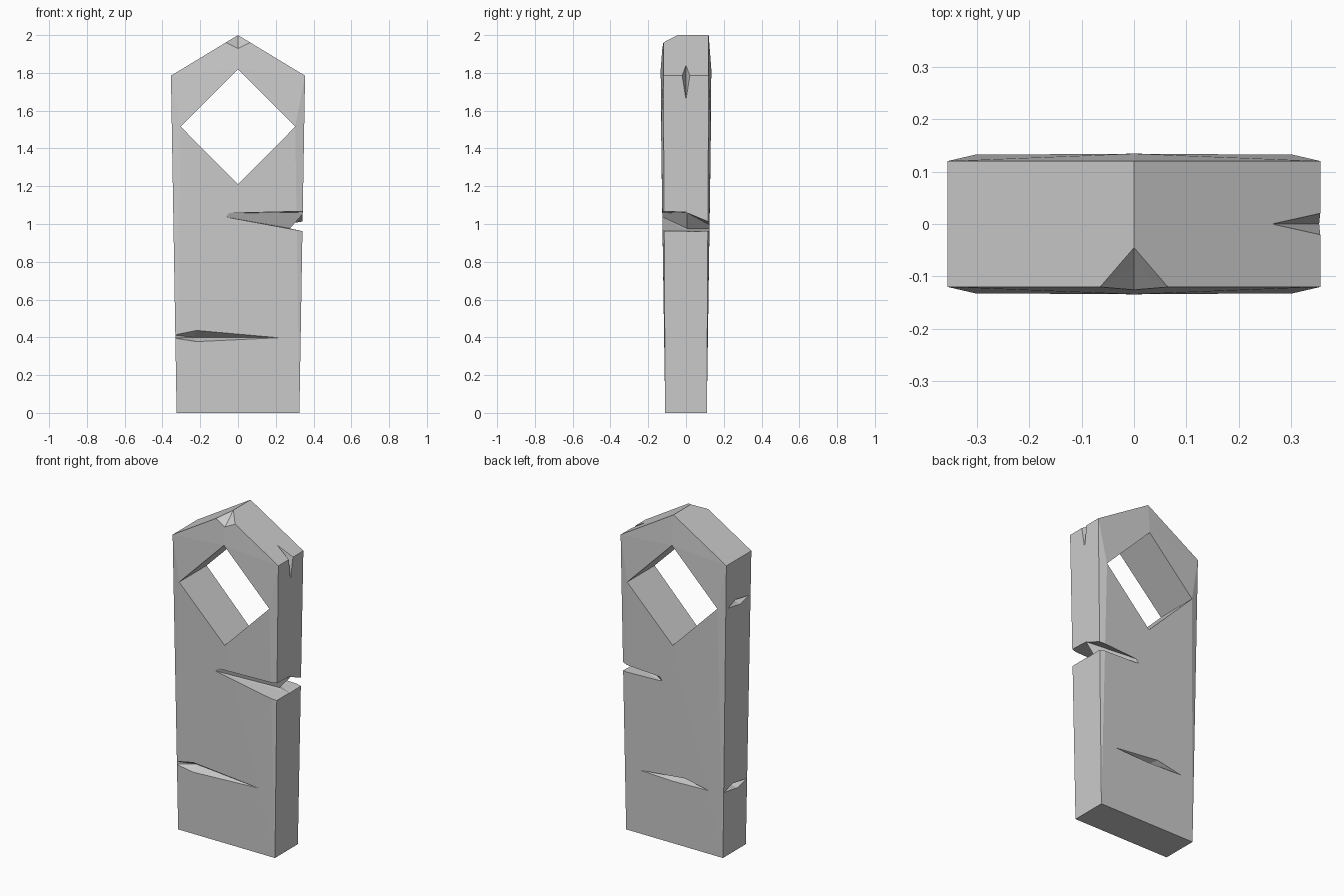
import bpy, bmesh
from mathutils import Vector

if "Cube" in bpy.data.objects:
    bpy.data.objects.remove(bpy.data.objects["Cube"])


def link(bm, name):
    bmesh.ops.recalc_face_normals(bm, faces=bm.faces[:])
    me = bpy.data.meshes.new(name)
    bm.to_mesh(me)
    bm.free()
    ob = bpy.data.objects.new(name, me)
    bpy.context.collection.objects.link(ob)
    return ob


# Slab: tapered pentagon with a diamond window, bulging towards the window
outer = [(0, 0.12, 2), (0.355, 0.12, 1.785), (0.325, 0.11, 0),
         (-0.325, 0.11, 0), (-0.355, 0.12, 1.785)]
inner = [(0, 0.134, 1.82), (0.303, 0.132, 1.515), (0, 0.128, 1.21),
         (-0.303, 0.132, 1.515)]
front_faces = [(0, 1, 5), (1, 6, 5), (1, 2, 6), (2, 7, 6), (2, 3, 7),
               (3, 8, 7), (3, 4, 8), (4, 5, 8), (4, 0, 5)]
bm = bmesh.new()
sides = [[bm.verts.new((x, s * y, z)) for x, y, z in outer + inner]
         for s in (-1, 1)]
for vs in sides:
    for f in front_faces:
        bm.faces.new([vs[i] for i in f])
f, b = sides
for start, n in ((0, 5), (5, 4)):
    for i in range(n):
        j, k = start + i, start + (i + 1) % n
        bm.faces.new((f[j], f[k], b[k], b[j]))
slab = link(bm, "stone_slab")


def chip(name, deep, opening, extra=()):
    """Cut a cone that runs from a deep point out through the opening."""
    d = Vector(deep)
    pts = [d] + [d + (Vector(p) - d) * 1.35 for p in opening]
    pts += [Vector(p) for p in extra]
    bm = bmesh.new()
    for p in pts:
        bm.verts.new(p)
    res = bmesh.ops.convex_hull(bm, input=bm.verts[:])
    loose = [v for v in bm.verts if not v.link_faces]
    bmesh.ops.delete(bm, geom=loose, context='VERTS')
    cutter = link(bm, name)
    cutter.hide_render = True
    mod = slab.modifiers.new(name, 'BOOLEAN')
    mod.operation = 'DIFFERENCE'
    mod.solver = 'EXACT'
    mod.object = cutter
    bpy.context.view_layer.objects.active = slab
    bpy.ops.object.modifier_apply(modifier=name)
    bpy.data.objects.remove(cutter)


# Chip on the front of the peak
chip("peak_chip", (0, -0.085, 1.964),
     [(0, -0.045, 2), (0.065, -0.12, 1.961), (-0.065, -0.12, 1.961),
      (0, -0.124, 1.93)], [(0, -0.2, 2.1)])

# Nick in the right shoulder
chip("shoulder_nick", (0.31, 0, 1.755),
     [(0.265, 0, 1.84), (0.355, 0.02, 1.785), (0.355, -0.02, 1.785),
      (0.353, 0, 1.66)])

# Large crack round the right edge, front half then back half
chip("right_crack_front", (0.285, 0.01, 0.975),
     [(-0.05, -0.12, 1.035), (0.342, -0.115, 1.045), (0.341, -0.115, 0.963),
      (0.342, 0.01, 1.04), (0.341, 0.01, 0.963)])
chip("right_crack_back", (0.285, 0, 0.975),
     [(0.08, 0.12, 0.975), (0.341, 0.115, 0.992), (0.341, 0.115, 0.966),
      (0.342, 0, 1.04), (0.341, 0, 0.963)])

# Low crack: front, left side, back
chip("low_crack_front", (-0.24, -0.06, 0.4),
     [(-0.332, -0.113, 0.412), (-0.332, -0.113, 0.396),
      (-0.22, -0.114, 0.435), (-0.22, -0.114, 0.378), (0.2, -0.114, 0.398)])
chip("low_crack_back", (-0.03, 0.06, 0.395),
     [(-0.23, 0.114, 0.387), (-0.07, 0.114, 0.417), (0.0, 0.114, 0.38),
      (0.22, 0.114, 0.387)])

# Slits across the left side
for name, x, z, y, depth in (("low_slit", -0.332, 0.4, 0.112, 0.05),
                             ("high_slit", -0.35, 1.52, 0.1, 0.03)):
    chip(name, (x + depth, 0, z),
         [(x, -y, z), (x, y, z), (x, 0.02, z + 0.022), (x, -0.02, z - 0.022)])
